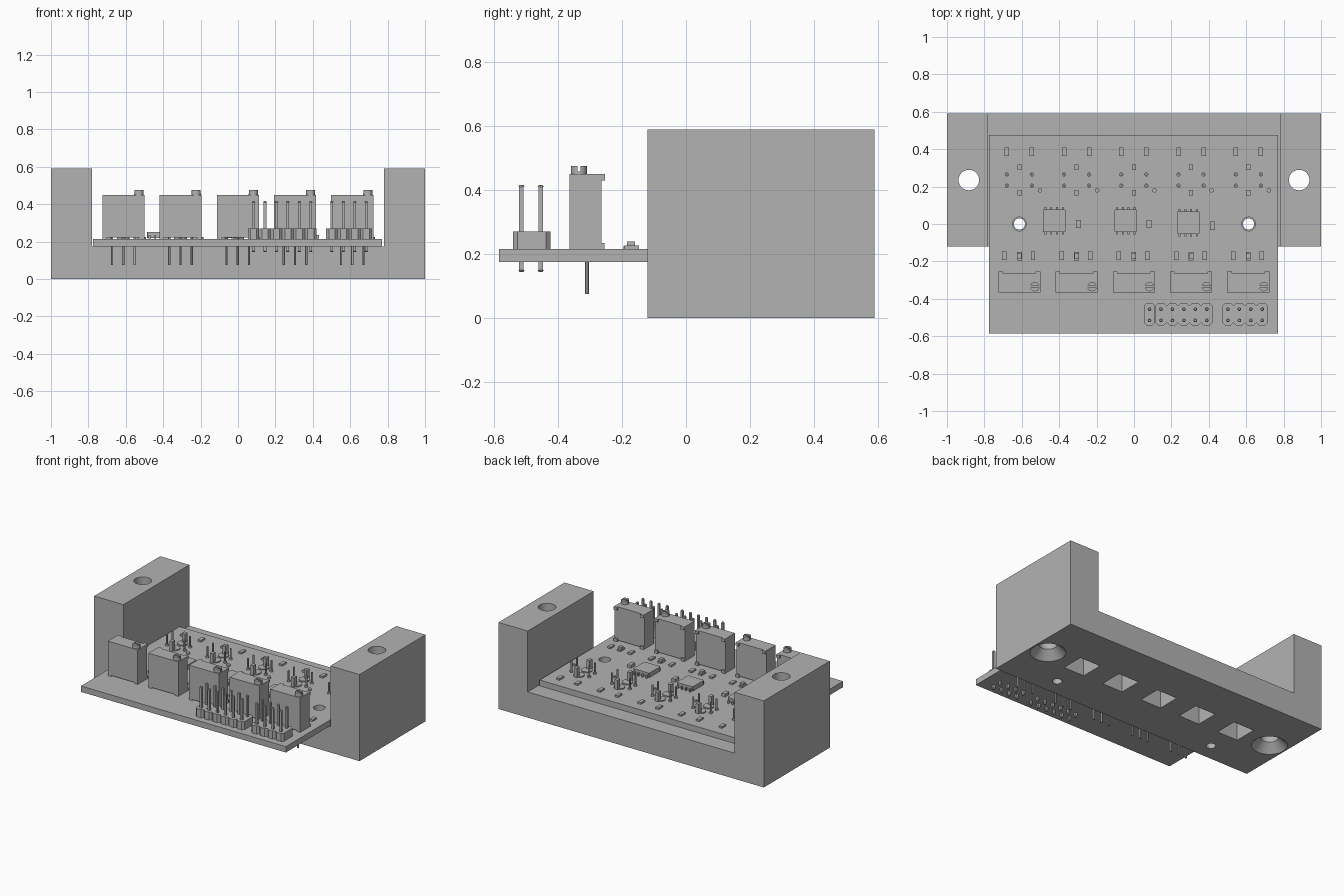
import bpy, bmesh
from mathutils import Matrix

old = bpy.data.objects.get("Cube")
if old:
    bpy.data.objects.remove(old, do_unlink=True)

grey = bpy.data.materials.new("plain grey")
grey.use_nodes = True
colour = (0.45, 0.45, 0.45, 1)
grey.diffuse_color = colour
grey.node_tree.nodes["Principled BSDF"].inputs["Base Color"].default_value = colour


def box(bm, x, y, z0, z1, w, d, chamfer=0):
    """Box centred on x, y; optional chamfer on its upright edges."""
    m = Matrix.LocRotScale((x, y, (z0 + z1) / 2), None, (w, d, z1 - z0))
    verts = bmesh.ops.create_cube(bm, size=1, matrix=m)["verts"]
    if chamfer:
        edges = {e for v in verts for e in v.link_edges
                 if abs(e.verts[0].co.z - e.verts[1].co.z) > 0.001}
        bmesh.ops.bevel(bm, geom=list(edges), offset=chamfer, segments=1, affect='EDGES')


def rod(bm, x, y, z0, z1, r, r_top=None, sides=16):
    bmesh.ops.create_cone(bm, cap_ends=True, segments=sides, radius1=r,
                          radius2=r if r_top is None else r_top, depth=z1 - z0,
                          matrix=Matrix.Translation((x, y, (z0 + z1) / 2)))


def finish(name, bm, smooth=False):
    mesh = bpy.data.meshes.new(name)
    bmesh.ops.recalc_face_normals(bm, faces=bm.faces)
    bm.to_mesh(mesh)
    bm.free()
    ob = bpy.data.objects.new(name, mesh)
    bpy.context.collection.objects.link(ob)
    mesh.materials.append(grey)
    if smooth:
        shade(ob)
    return ob


def shade(ob):
    bpy.ops.object.select_all(action='DESELECT')
    ob.select_set(True)
    bpy.context.view_layer.objects.active = ob
    bpy.ops.object.shade_smooth_by_angle()


def cut(ob, bm):
    """Subtract the shapes in bm from ob."""
    tool = finish("cutter", bm)
    tool.hide_render = True
    mod = ob.modifiers.new("cut", 'BOOLEAN')
    mod.operation, mod.solver, mod.object = 'DIFFERENCE', 'EXACT', tool
    graph = bpy.context.evaluated_depsgraph_get()
    mesh = bpy.data.meshes.new_from_object(ob.evaluated_get(graph))
    ob.modifiers.clear()
    ob.data = mesh
    bpy.data.objects.remove(tool, do_unlink=True)


centres = [-0.613 + 0.306 * i for i in range(5)]
FLOOR, TOP = 0.175, 0.215

# U-shaped bracket
bm = bmesh.new()
outline = [(-1, 0), (1, 0), (1, 0.59), (0.78, 0.59), (0.78, FLOOR),
           (-0.78, FLOOR), (-0.78, 0.59), (-1, 0.59)]
face = bm.faces.new([bm.verts.new((x, -0.12, z)) for x, z in outline])
ext = bmesh.ops.extrude_face_region(bm, geom=[face])["geom"]
bmesh.ops.translate(bm, vec=(0, 0.71, 0), verts=[v for v in ext if isinstance(v, bmesh.types.BMVert)])
bracket = finish("bracket", bm)

# Mounting holes, screw holes and sensor pockets
bm = bmesh.new()
for s in (-1, 1):
    rod(bm, s * 0.883, 0.235, -0.1, 0.7, 0.055, sides=32)
    rod(bm, s * 0.613, 0, -0.1, 0.3, 0.03, sides=24)
for c in centres:
    box(bm, c, 0.235, -0.1, 0.3, 0.155, 0.155)
cut(bracket, bm)
bm = bmesh.new()
for s in (-1, 1):
    rod(bm, s * 0.883, 0.235, -0.01, 0.055, 0.12, 0.055, sides=32)
cut(bracket, bm)
shade(bracket)

# Circuit board
bm = bmesh.new()
box(bm, -0.002, -0.055, FLOOR, TOP, 1.545, 1.06)
board = finish("circuit_board", bm)
bm = bmesh.new()
for s in (-1, 1):
    rod(bm, s * 0.613, 0, 0.1, 0.3, 0.037, sides=24)
cut(board, bm)
shade(board)

# Trimmers: body, lips, feet, slotted screw and pins
for i, c in enumerate(centres):
    bm = bmesh.new()
    box(bm, c, -0.315, 0.222, 0.45, 0.225, 0.1)
    for s in (-1, 1):
        box(bm, c + s * 0.1, -0.31, TOP, 0.235, 0.025, 0.11)
        box(bm, c + s * 0.1, -0.26, 0.43, 0.45, 0.025, 0.012)
    finish(f"trimmer_body_{i}", bm)

    bm = bmesh.new()
    rod(bm, c + 0.083, -0.335, 0.45, 0.475, 0.025, sides=24)
    screw = finish(f"trimmer_screw_{i}", bm)
    bm = bmesh.new()
    box(bm, c + 0.083, -0.335, 0.458, 0.5, 0.1, 0.01)
    cut(screw, bm)
    shade(screw)

    bm = bmesh.new()
    for k in (-1, 0, 1):
        rod(bm, c + k * 0.06, -0.31, 0.075, 0.23, 0.006, sides=12)
    finish(f"trimmer_pins_{i}", bm, True)

# Pin headers, two rows each
for name, x0, count in (("wide", 0.083, 6), ("narrow", 0.502, 4)):
    body, pins = bmesh.new(), bmesh.new()
    for k in range(count):
        x = x0 + k * 0.0612
        box(body, x, -0.4825, TOP, 0.27, 0.061, 0.118, 0.014)
        for y in (-0.515, -0.455):
            box(pins, x, y, 0.15, 0.41, 0.014, 0.014)
            for z0, z1, a, b in ((0.41, 0.416, 0.01, 0.006), (0.144, 0.15, 0.006, 0.01)):
                rod(pins, x, y, z0, z1, a, b, sides=8)
    finish(name + "_header_body", body)
    finish(name + "_header_pins", pins)

# Eight-legged chips with a small capacitor beside each
for i, (x, y, cap) in enumerate(((-0.427, 0.017, 0.13), (-0.044, 0.017, 0.124), (0.29, 0.007, 0.13))):
    bm = bmesh.new()
    box(bm, x, y, 0.22, 0.25, 0.12, 0.122, 0.004)
    finish(f"chip_body_{i}", bm)
    bm = bmesh.new()
    for k in range(4):
        for s in (-1, 1):
            lx = x + (k - 1.5) * 0.0305
            box(bm, lx, y + s * 0.064, 0.23, 0.236, 0.01, 0.01)
            box(bm, lx, y + s * 0.07, TOP, 0.236, 0.01, 0.006)
    finish(f"chip_legs_{i}", bm)
    bm = bmesh.new()
    box(bm, x + cap, y - 0.017, TOP, 0.235, 0.026, 0.045)
    finish(f"chip_capacitor_{i}", bm)

# Channels: resistors, indicator lamp, sensor with its leads
for i, c in enumerate(centres):
    bm = bmesh.new()
    for dx, y in ((-0.067, 0.387), (0.067, 0.387), (-0.08, -0.17), (0.073, -0.17)):
        box(bm, c + dx, y, TOP, 0.227, 0.024, 0.045)
    finish(f"resistors_{i}", bm)

    bm = bmesh.new()
    box(bm, c, -0.172, TOP, 0.225, 0.026, 0.046)
    box(bm, c, -0.172, 0.225, 0.24, 0.024, 0.026)
    finish(f"indicator_lamp_{i}", bm)

    bm = bmesh.new()
    for y in (0.28, 0.195):
        rod(bm, c, y, TOP, 0.222, 0.034, sides=24)
    rod(bm, c + 0.11, 0.18, TOP, 0.225, 0.012)
    finish(f"sensor_pads_{i}", bm, True)

    bm = bmesh.new()
    for y in (0.265, 0.205):
        for s in (-1, 1):
            rod(bm, c + s * 0.067, y, TOP, 0.225, 0.011)
            rod(bm, c + s * 0.067, y, TOP, 0.29, 0.006, sides=12)
    finish(f"sensor_leads_{i}", bm, True)

    bm = bmesh.new()
    for s in (-1, 1):
        box(bm, c, 0.235 + s * 0.068, TOP, 0.28, 0.022, 0.03)
    finish(f"sensor_clips_{i}", bm)

    bm = bmesh.new()
    box(bm, c, 0.235, 0.12, FLOOR, 0.09, 0.13)
    finish(f"sensor_body_{i}", bm)
